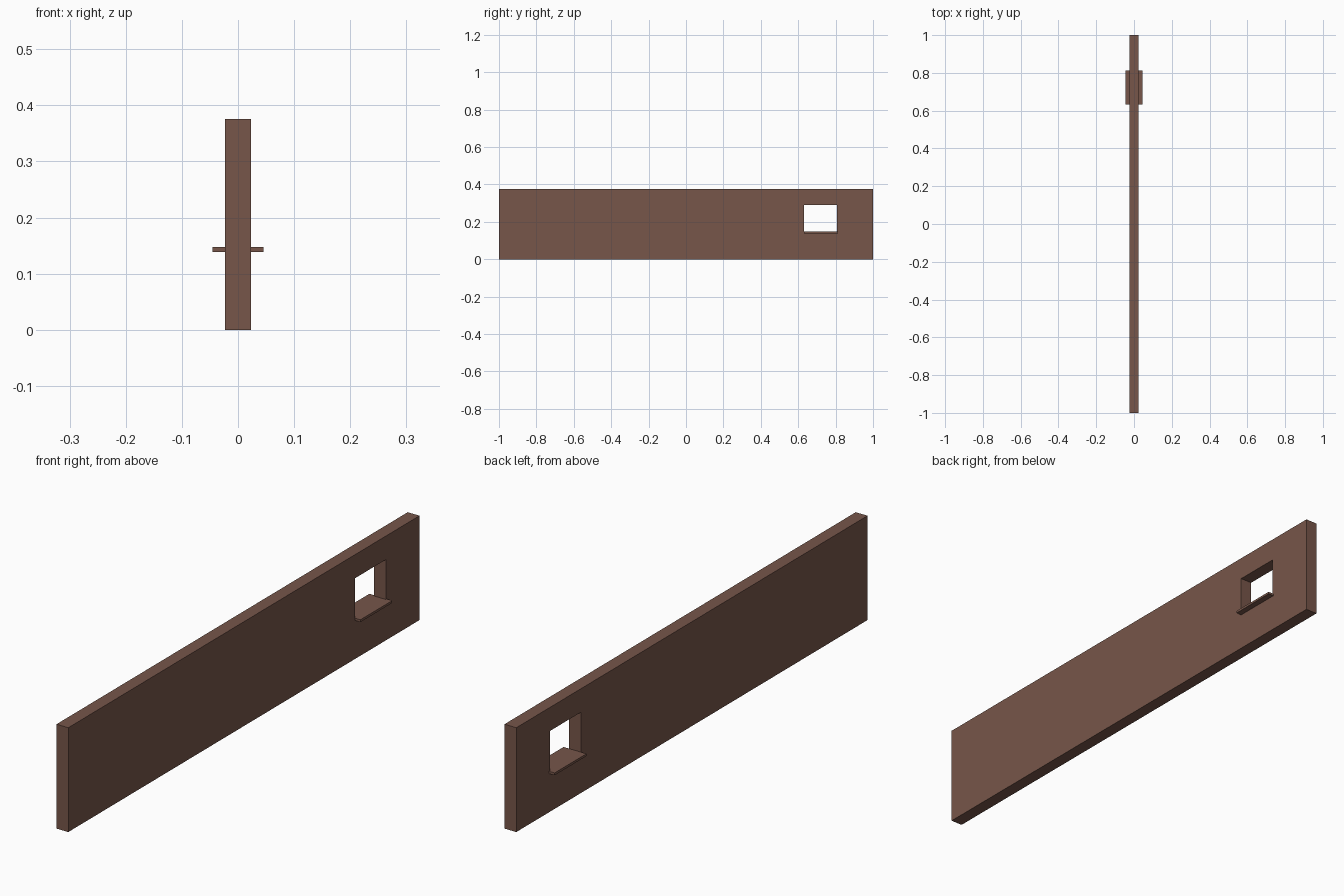
import bpy, bmesh
from mathutils import Vector

if "Cube" in bpy.data.objects:
    bpy.data.objects.remove(bpy.data.objects["Cube"])

brown = bpy.data.materials.new("brown wall")
brown.diffuse_color = (0.184, 0.093, 0.068, 1)
brown.use_nodes = True
brown.node_tree.nodes["Principled BSDF"].inputs["Base Color"].default_value = brown.diffuse_color


def finish(name, bm):
    bmesh.ops.recalc_face_normals(bm, faces=bm.faces)
    mesh = bpy.data.meshes.new(name)
    bm.to_mesh(mesh)
    bm.free()
    mesh.materials.append(brown)
    ob = bpy.data.objects.new(name, mesh)
    bpy.context.collection.objects.link(ob)
    return ob


def box(name, lo, hi):
    lo, hi = Vector(lo), Vector(hi)
    bm = bmesh.new()
    bmesh.ops.create_cube(bm, size=1)
    for v in bm.verts:
        v.co = (lo + hi) / 2 + v.co * (hi - lo)
    return finish(name, bm)


HALF, TOP = 0.0235, 0.376            # wall half thickness and height
Y0, Y1, Z0, Z1 = 0.632, 0.808, 0.139, 0.291   # window opening

# Wall: outer outline with a window ring, extruded through the thickness
bm = bmesh.new()
outer = [(-1, 0), (1, 0), (1, TOP), (-1, TOP)]
inner = [(Y0, Z0), (Y1, Z0), (Y1, Z1), (Y0, Z1)]
o = [bm.verts.new((-HALF, y, z)) for y, z in outer]
i = [bm.verts.new((-HALF, y, z)) for y, z in inner]
for a in range(4):
    b = (a + 1) % 4
    bm.faces.new((o[a], o[b], i[b], i[a]))
ext = bmesh.ops.extrude_face_region(bm, geom=bm.faces[:])
bmesh.ops.translate(bm, vec=(2 * HALF, 0, 0),
                    verts=[g for g in ext["geom"] if isinstance(g, bmesh.types.BMVert)])
finish("wall", bm)

# Window sill projecting from both sides of the wall
box("window_sill", (-0.0455, Y0, Z0), (0.0455, 0.813, 0.1475))
